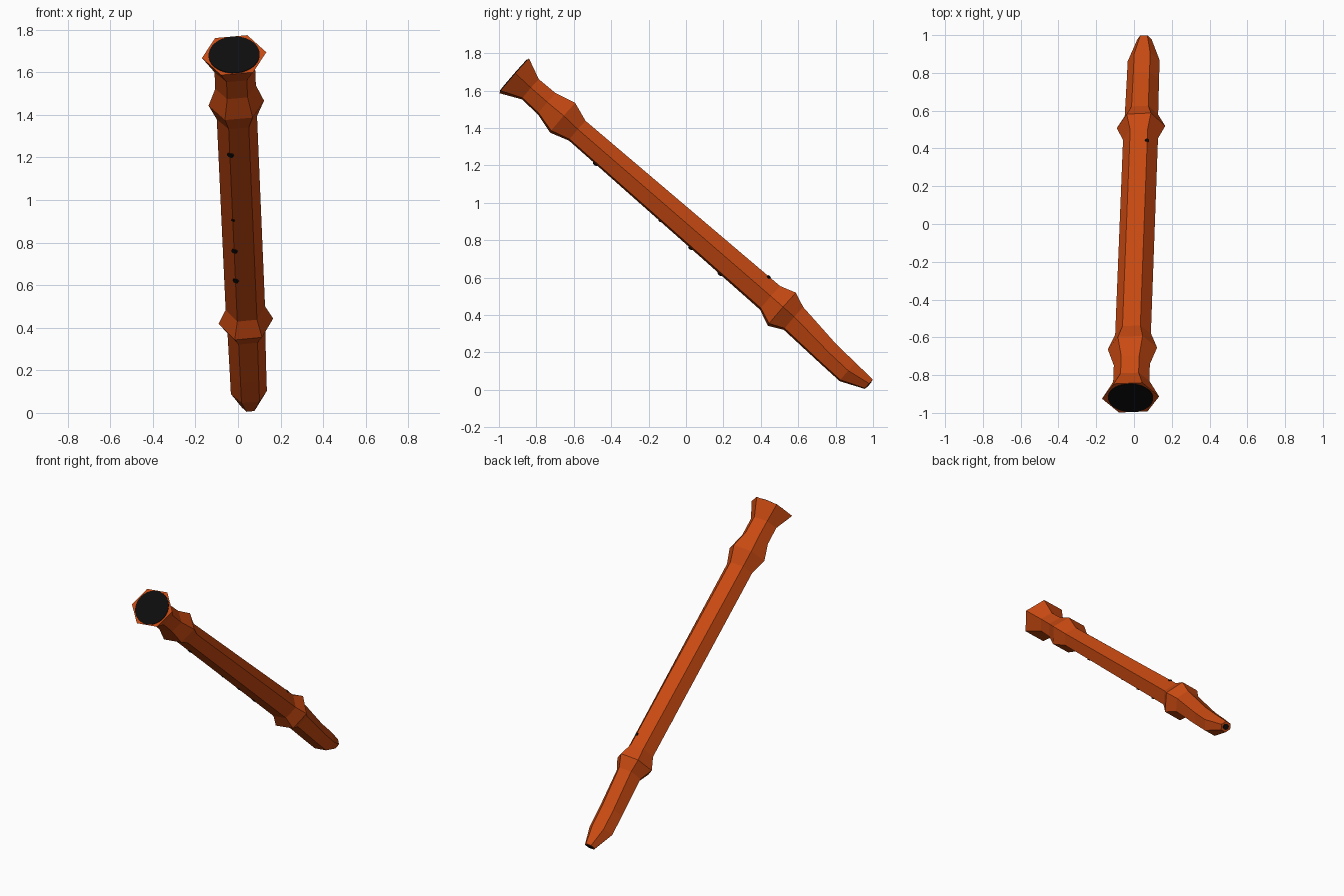
import bpy, bmesh, math
from mathutils import Vector, Matrix

if "Cube" in bpy.data.objects:
    bpy.data.objects.remove(bpy.data.objects["Cube"])

def material(name, rgb):
    m = bpy.data.materials.new(name)
    m.diffuse_color = (*rgb, 1)
    m.use_nodes = True
    m.node_tree.nodes["Principled BSDF"].inputs["Base Color"].default_value = m.diffuse_color
    return m

wood = material("orange brown wood", (0.58, 0.068, 0.006))
black = material("black", (0.004, 0.004, 0.004))

# Frame of the slanted pipe: D along it, N across it (upward), X sideways
D = Vector((0.029, 0.755, -0.655))
N = Vector((0, 0.655, 0.755))
X = Vector((1, -0.022, 0.019))
TURN = math.radians(6)

def point(t, n, x=0.0):
    return Vector((0.034, 0, 0)) + D * t + N * n + X * x

def finish(name, bm, mat):
    bmesh.ops.recalc_face_normals(bm, faces=bm.faces)
    me = bpy.data.meshes.new(name)
    bm.to_mesh(me)
    bm.free()
    me.materials.append(mat)
    ob = bpy.data.objects.new(name, me)
    bpy.context.collection.objects.link(ob)

def loft(name, rings, sides, mat):
    """Skin rings of (t, centre n, half width, half height)."""
    bm = bmesh.new()
    loops = []
    for t, c, w, h in rings:
        angles = [TURN + math.tau * i / sides for i in range(sides)]
        loops.append([bm.verts.new(point(t, c + h * math.sin(a), w * math.cos(a)))
                      for a in angles])
    for a, b in zip(loops, loops[1:]):
        for i in range(sides):
            j = (i + 1) % sides
            bm.faces.new((a[i], a[j], b[j], b[i]))
    bm.faces.new(loops[0])
    bm.faces.new(loops[-1])
    finish(name, bm, mat)

# Six-sided pipe: flared bell, two collars, flattened mouthpiece
K = 1 / math.sin(math.radians(66))
profile = [
    (-1.796, .667, .152, .1225), (-1.683, .669, .096, .0705),
    (-1.566, .668, .096, .074), (-1.452, .667, .131, .104),
    (-1.348, .666, .095, .069), (.017, .6665, .093, .083),
    (.105, .662, .129, .116), (.184, .6655, .089, .080),
    (.45, .644, .086, .067), (.59, .639, .085, .065),
    (.719, .664, .038, .033)]
loft("pipe_body", [(t, c, w, h * K) for t, c, w, h in profile], 6, wood)

# Dark openings at both ends
loft("bell_opening", [(-1.800, .667, .12, .113), (-1.794, .667, .12, .113)], 32, black)
loft("mouth_opening", [(.716, .664, .02, .02), (.722, .664, .02, .02)], 16, black)

# Finger holes sitting on the pipe's ridge edges
def finger_hole(name, t, side, r):
    f = (t + 1.348) / 1.365
    h = (.069 + .014 * f) * K
    a = math.radians(66)
    off = N * (h * math.sin(a)) + X * (.094 * math.cos(a))
    centre = point(t, .666) + off * side
    rot = off.to_track_quat('Z', 'Y').to_matrix().to_4x4()
    bm = bmesh.new()
    bmesh.ops.create_cone(bm, cap_ends=True, segments=12, radius1=r, radius2=r,
                          depth=.014, matrix=Matrix.Translation(centre - off.normalized() * side * .006) @ rot)
    finish(name, bm, black)

for i, (t, r) in enumerate([(-1.16, .015), (-.70, .008), (-.48, .014), (-.27, .014)]):
    finger_hole(f"finger_hole_{i + 1}", t, -1, r)
finger_hole("thumb_hole", -.06, 1, .011)
